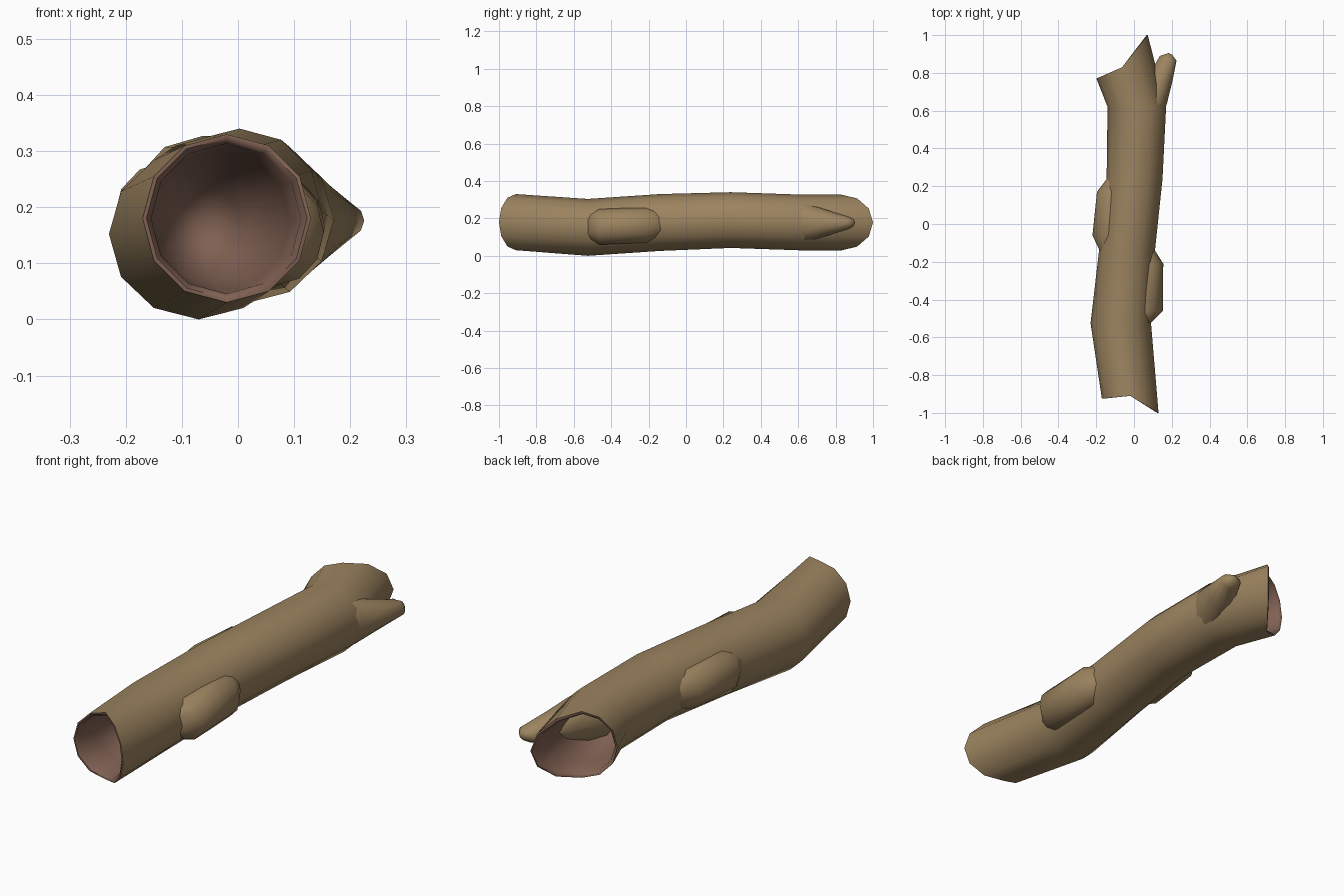
import bpy, bmesh, math
from mathutils import Vector

if "Cube" in bpy.data.objects:
    bpy.data.objects.remove(bpy.data.objects["Cube"])


def material(name, color):
    m = bpy.data.materials.new(name)
    m.diffuse_color = (*color, 1)
    m.use_nodes = True
    m.node_tree.nodes["Principled BSDF"].inputs["Base Color"].default_value = m.diffuse_color
    return m


BARK = material("bark_brown", (0.33, 0.228, 0.115))
WOOD = material("inner_wood", (0.215, 0.118, 0.085))
N = 12
ANG = [2 * math.pi * i / N for i in range(N)]


def ring(x, y, z, rx, rz, tilt=(0, 0)):
    """Ring across y; tilt pushes the left / right side along y."""
    pts = []
    for a in ANG:
        c, s = math.cos(a), math.sin(a)
        pts.append(Vector((x + rx * c, y + c * tilt[1 if c > 0 else 0], z + rz * s)))
    return pts


def loft(name, rings, bark_range, caps=(None, None), angle=50):
    """Skin the rings, close both ends with fans; faces outside bark_range are inner wood."""
    bm = bmesh.new()
    vs = [[bm.verts.new(p) for p in r] for r in rings]
    for k in range(len(vs) - 1):
        for i in range(N):
            j = (i + 1) % N
            f = bm.faces.new((vs[k][i], vs[k][j], vs[k + 1][j], vs[k + 1][i]))
            f.material_index = 0 if bark_range[0] <= k < bark_range[1] else 1
    for r, tip, inner in ((vs[0], caps[0], bark_range[0] > 0),
                          (vs[-1], caps[1], bark_range[1] < len(vs) - 1)):
        p = tip or sum((v.co for v in r), Vector()) / N
        t = bm.verts.new(p)
        for i in range(N):
            f = bm.faces.new((r[i], r[(i + 1) % N], t))
            f.material_index = 1 if inner else 0
    bmesh.ops.recalc_face_normals(bm, faces=bm.faces)
    me = bpy.data.meshes.new(name)
    bm.to_mesh(me)
    bm.free()
    me.materials.append(BARK)
    me.materials.append(WOOD)
    ob = bpy.data.objects.new(name, me)
    bpy.context.collection.objects.link(ob)
    bpy.ops.object.select_all(action='DESELECT')
    ob.select_set(True)
    bpy.context.view_layer.objects.active = ob
    bpy.ops.object.shade_smooth_by_angle(angle=math.radians(angle))
    return ob


def hollow(end, center, target):
    """Rim and rounded hollow running from an end ring towards target."""
    out = []
    for t, s in ((0.0, 0.955), (0.03, 0.89), (0.35, 0.85), (0.65, 0.7), (0.88, 0.42)):
        c = center.lerp(target, t)
        out.append([c + Vector(((p - center).x * s, (p - center).y * (1 - t), (p - center).z * s))
                    for p in end])
    return out


# Hollow trunk
outer = [
    ring(-0.02, -0.91, 0.18, 0.15, 0.15, (-(-0.015), 0 - 0.09)),
    ring(-0.07, -0.525, 0.152, 0.16, 0.152),
    ring(-0.037, -0.14, 0.178, 0.148, 0.152),
    ring(0.003, 0.24, 0.191, 0.148, 0.149),
    ring(0.015, 0.62, 0.178, 0.155, 0.149),
    ring(-0.063, 0.83, 0.178, 0.136, 0.149, (0.06, 0.17)),
]
front_c, front_t = Vector((-0.02, -0.91, 0.18)), Vector((-0.06, -0.5, 0.165))
back_c, back_t = Vector((-0.063, 0.83, 0.178)), Vector((0.01, 0.48, 0.18))
front_in = hollow(outer[0], front_c, front_t)[::-1]
back_in = hollow(outer[-1], back_c, back_t)
n0 = len(front_in)
loft("hollow_trunk", front_in + outer + back_in, (n0, n0 + len(outer) - 1),
     (front_t, back_t))

# Long swellings in the bark on each side
loft("right_knot", [
    ring(0.03, -0.525, 0.155, 0.058, 0.07),
    ring(0.065, -0.46, 0.155, 0.088, 0.095),
    ring(0.065, -0.21, 0.165, 0.09, 0.095),
    ring(0.045, -0.135, 0.17, 0.062, 0.07)], (0, 3))
loft("left_knot", [
    ring(-0.12, -0.145, 0.185, 0.06, 0.07),
    ring(-0.13, -0.06, 0.185, 0.09, 0.095),
    ring(-0.11, 0.17, 0.19, 0.086, 0.09),
    ring(-0.08, 0.245, 0.19, 0.06, 0.07)], (0, 3))

# Broken branch stub near the back
loft("branch_stub", [
    ring(0.06, 0.56, 0.178, 0.09, 0.11),
    ring(0.09, 0.64, 0.178, 0.085, 0.105),
    ring(0.13, 0.75, 0.176, 0.072, 0.07),
    ring(0.181, 0.865, 0.176, 0.044, 0.035, (-0.025, 0)),
    ring(0.178, 0.895, 0.177, 0.024, 0.02)], (0, 4),
    (None, Vector((0.183, 0.905, 0.178))))
